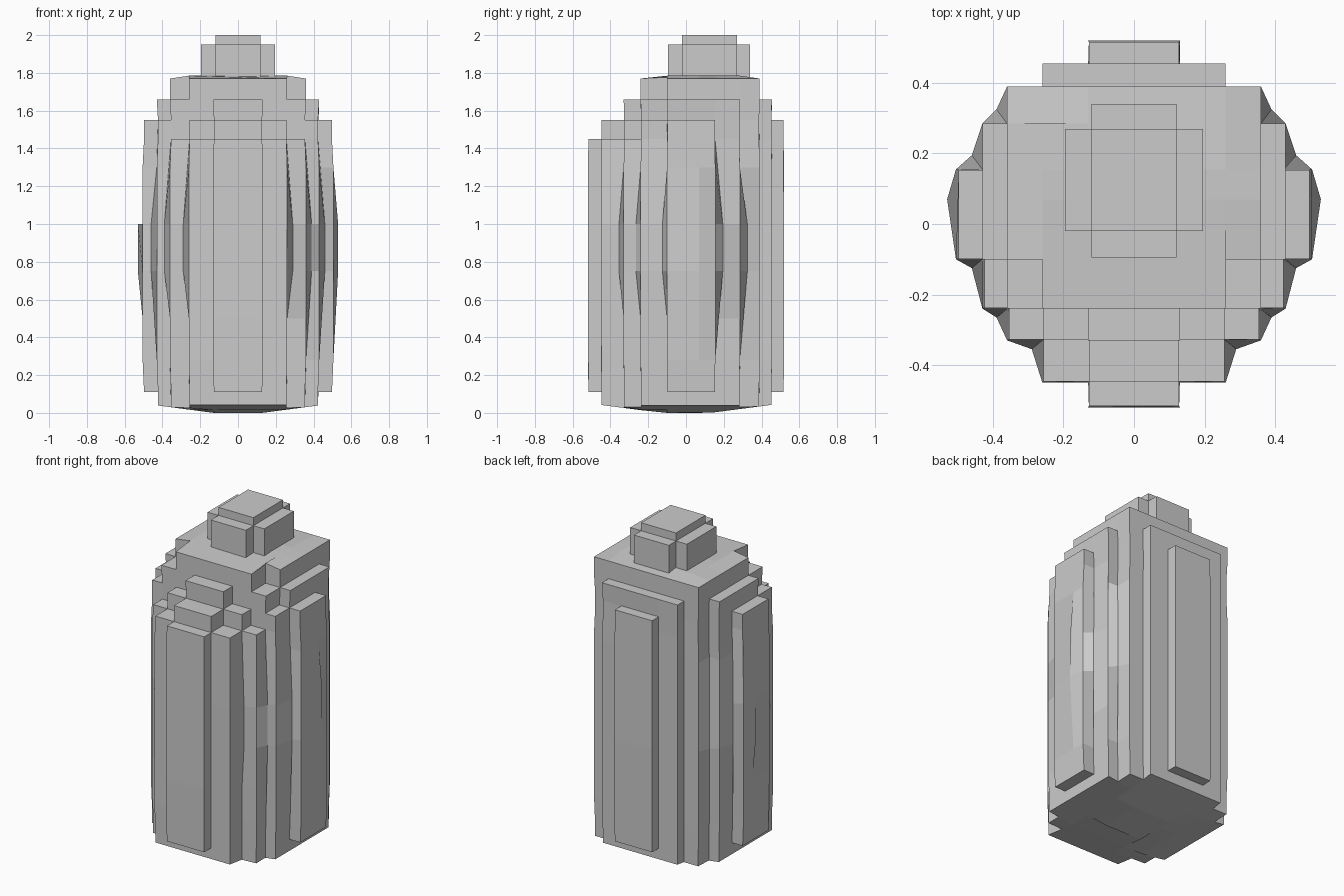
import bpy, bmesh
from mathutils import Vector

if "Cube" in bpy.data.objects:
    bpy.data.objects.remove(bpy.data.objects["Cube"])


def stepped_solid(name, boxes, xs, ys, zs, shape=None):
    """Outer skin of a union of boxes (half width, y0, y1, z0, z1) on an uneven grid."""
    xs = [-x for x in reversed(xs)] + xs
    grid = (xs, ys, zs)

    def solid(i, j, k):
        if not (0 <= i < len(xs) - 1 and 0 <= j < len(ys) - 1 and 0 <= k < len(zs) - 1):
            return False
        x = abs(xs[i] + xs[i + 1]) / 2
        y = (ys[j] + ys[j + 1]) / 2
        z = (zs[k] + zs[k + 1]) / 2
        return any(x < h and a < y < b and c < z < d for h, a, b, c, d in boxes)

    bm = bmesh.new()
    for i in range(len(xs) - 1):
        for j in range(len(ys) - 1):
            for k in range(len(zs) - 1):
                if not solid(i, j, k):
                    continue
                for ax in range(3):
                    for side in (0, 1):
                        n = [i, j, k]
                        n[ax] += 1 if side else -1
                        if solid(*n):
                            continue
                        u, v = (ax + 1) % 3, (ax + 2) % 3
                        loop = [(0, 0), (1, 0), (1, 1), (0, 1)]
                        if not side:
                            loop.reverse()
                        corners = []
                        for du, dv in loop:
                            c = [i, j, k]
                            c[ax] += side
                            c[u] += du
                            c[v] += dv
                            corners.append(bm.verts.new([grid[a][c[a]] for a in range(3)]))
                        bm.faces.new(corners)
    bmesh.ops.remove_doubles(bm, verts=bm.verts, dist=0.0005)
    if shape:
        for vert in bm.verts:
            vert.co = shape(vert.co.copy())
    bmesh.ops.dissolve_limit(bm, angle_limit=0.01, verts=bm.verts, edges=bm.edges)
    mesh = bpy.data.meshes.new(name)
    bm.to_mesh(mesh)
    bm.free()
    obj = bpy.data.objects.new(name, mesh)
    bpy.context.collection.objects.link(obj)
    return obj


# Bottle body: nested upright slabs whose tops step up towards the back
body_boxes = [
    (.13, -.52, .52, .11, 1.45), (.26, -.45, .455, .03, 1.45),
    (.36, -.33, .39, .03, 1.45), (.43, -.24, .285, .03, 1.55),
    (.505, -.10, .155, .11, 1.55), (.13, -.45, .52, .11, 1.55),
    (.26, -.33, .455, .11, 1.55), (.13, -.33, .455, .11, 1.66),
    (.26, -.24, .455, .11, 1.66), (.36, -.24, .39, .11, 1.66),
    (.43, -.10, .285, .11, 1.66), (.26, -.24, .39, .11, 1.77),
    (.36, -.10, .39, .11, 1.77),
]
# Inner corners that swell out at mid height
swollen = [(.43, .155), (.36, .285), (.43, -.10), (.36, -.24), (.26, -.33)]


def shape_body(p):
    x, y, z = abs(p.x), p.y, p.z
    sx = 1 if p.x > 0 else -1
    q = Vector(p)
    if z < .05:                                   # shallow domed underside
        q.z = max(0, (max(x, abs(y)) - .13) * .13)
    if z > 1.76 and x < .3 and -.11 < y < .3:     # crown of the shoulder
        q.z = 1.785
    if z < .2 or 1.4 < z < 1.6:                   # slight taper at both ends
        q.x *= .985
        q.y *= .992
    if .7 < z < 1.1:
        for cx, cy in swollen:
            if abs(x - cx) < .005 and abs(y - cy) < .005:
                q.x += sx * .03
                q.y += .04 if y > 0 else -.025
    if x > .5 and abs(y - .07) < .01 and .7 < z < 1.25:
        q.x += sx * .025                          # side panel belly
    return q


stepped_solid("bottle_body", body_boxes,
              [.13, .26, .36, .43, .505],
              [-.52, -.45, -.33, -.24, -.10, .07, .155, .285, .39, .455, .52],
              [.03, .11, .28, .5, .75, 1.0, 1.3, 1.45, 1.55, 1.66, 1.77],
              shape_body)

# Cap: plus-shaped block with a raised square on top
stepped_solid("bottle_cap",
              [(.195, -.02, .27, 1.75, 1.95), (.12, -.095, .34, 1.75, 1.95),
               (.12, -.02, .27, 1.75, 2.0)],
              [.12, .195], [-.095, -.02, .27, .34], [1.75, 1.95, 2.0])
